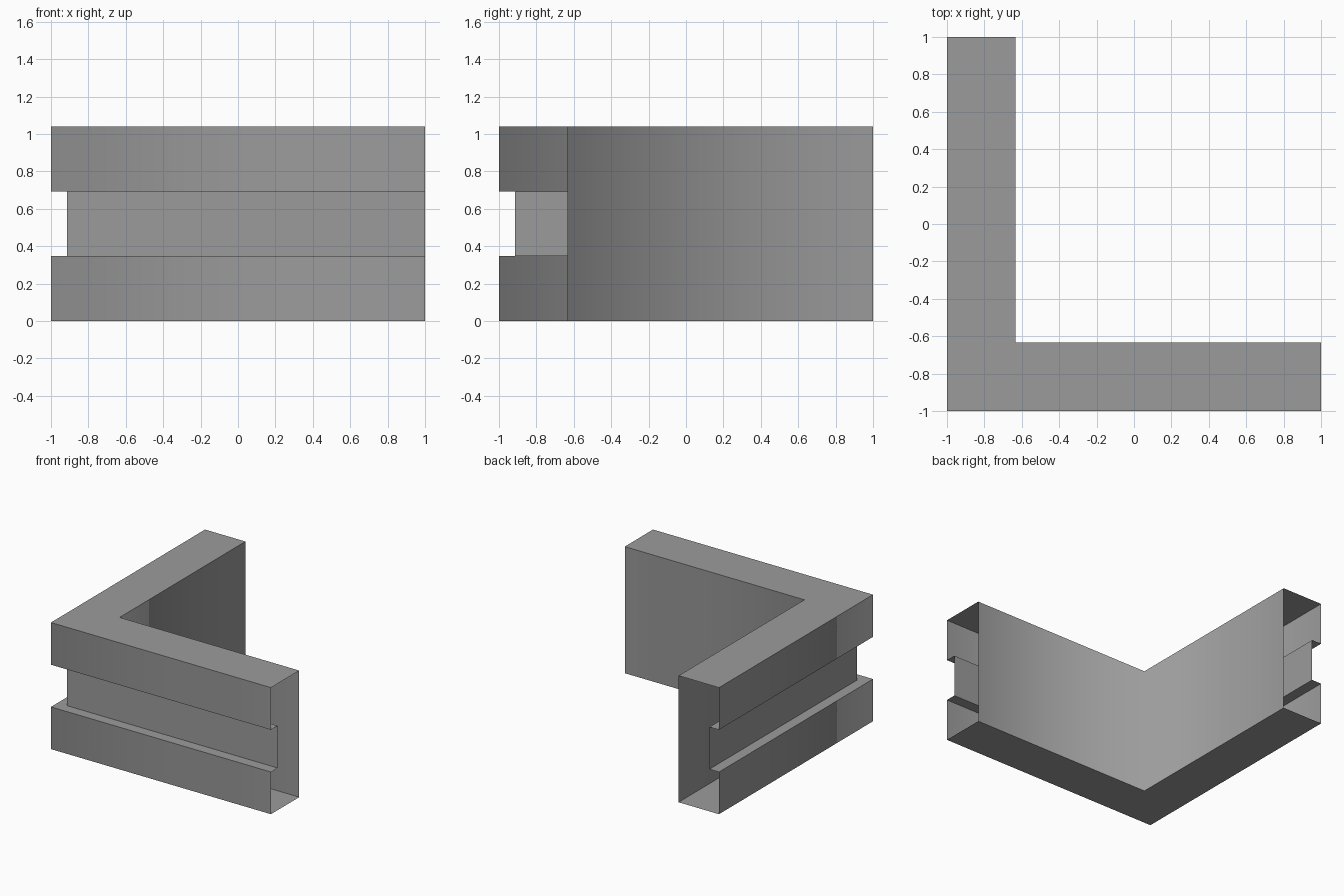
import bpy
import bmesh

cube = bpy.data.objects.get("Cube")
if cube:
    bpy.data.objects.remove(cube, do_unlink=True)

# Single flat colour
grey = bpy.data.materials.new("mid_grey")
grey.use_nodes = True
colour = (0.33, 0.33, 0.33, 1.0)
grey.diffuse_color = colour
grey.node_tree.nodes["Principled BSDF"].inputs["Base Color"].default_value = colour

# Wall cross-section: (inset from the outer face, height), with a groove outside
HEIGHT, THICK, GROOVE = 1.04, 0.367, 0.087
LOW, HIGH = HEIGHT / 3, HEIGHT * 2 / 3
profile = [(0, 0), (0, LOW), (GROOVE, LOW), (GROOVE, HIGH),
           (0, HIGH), (0, HEIGHT), (THICK, HEIGHT), (THICK, 0)]
GROOVE_BACK = 2

# Sweep it along an L with a mitred corner, leaving both ends open
bm = bmesh.new()
rings = [
    [bm.verts.new((-1 + d, 1, z)) for d, z in profile],
    [bm.verts.new((-1 + d, -1 + d, z)) for d, z in profile],
    [bm.verts.new((1, -1 + d, z)) for d, z in profile],
]
n = len(profile)
for a, b in zip(rings, rings[1:]):
    for i in range(n):
        j = (i + 1) % n
        face = bm.faces.new((a[i], b[i], b[j], a[j]))
        face.smooth = True
bmesh.ops.recalc_face_normals(bm, faces=bm.faces)

# Long edges stay crisp; the upright corners shade softly except in the groove
for edge in bm.edges:
    edge.smooth = edge.verts[0].co.z != edge.verts[1].co.z
corner = rings[1]
bm.edges.get((corner[GROOVE_BACK], corner[GROOVE_BACK + 1])).smooth = False

mesh = bpy.data.meshes.new("corner_wall")
bm.to_mesh(mesh)
bm.free()
mesh.materials.append(grey)
wall = bpy.data.objects.new("corner_wall", mesh)
bpy.context.collection.objects.link(wall)
